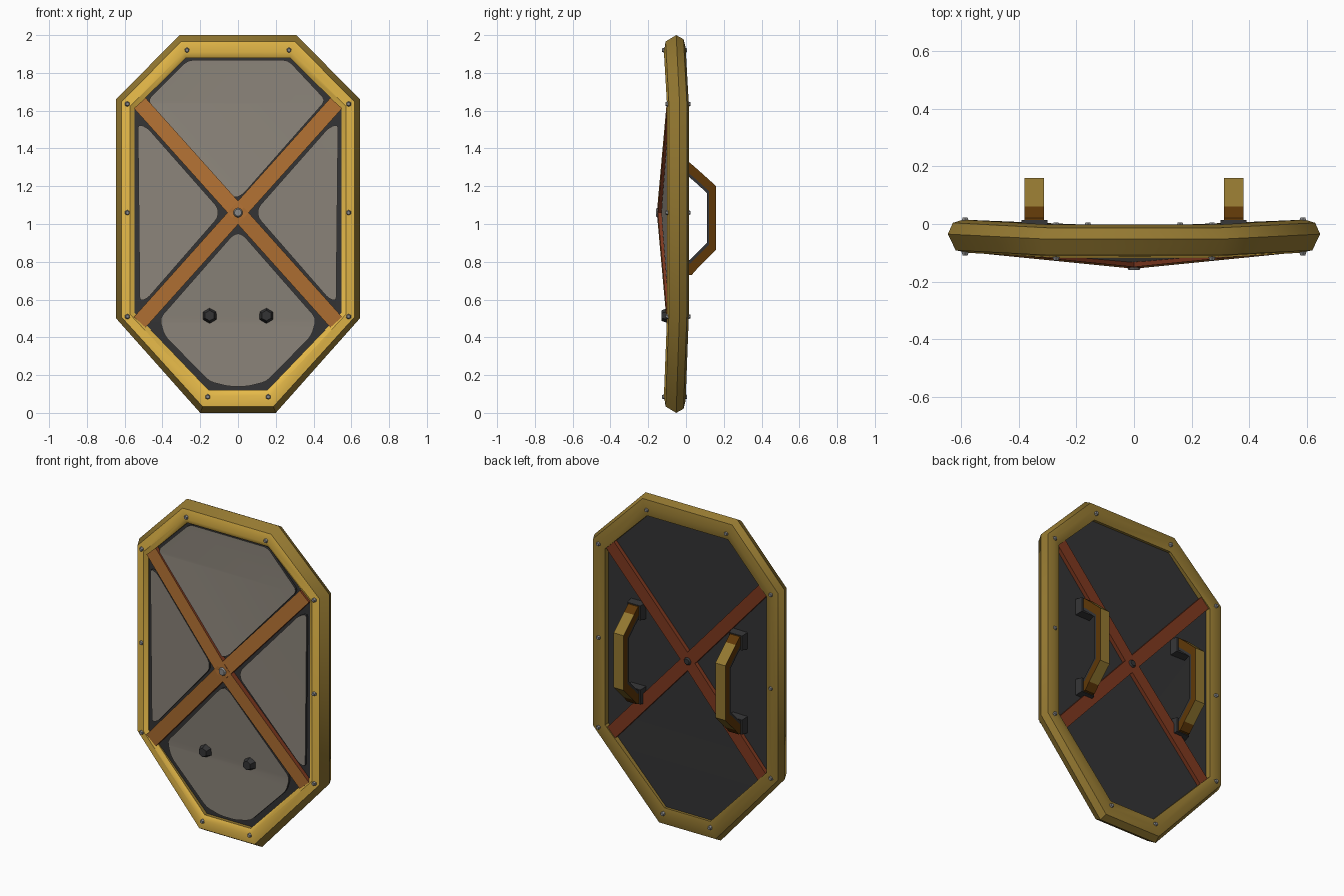
import bpy, bmesh, math
from mathutils import Vector, Matrix

if "Cube" in bpy.data.objects:
    bpy.data.objects.remove(bpy.data.objects["Cube"])

def material(name, r, g, b):
    m = bpy.data.materials.new(name)
    m.diffuse_color = [(c / 255) ** 2.2 for c in (r, g, b)] + [1]
    m.use_nodes = True
    m.node_tree.nodes["Principled BSDF"].inputs["Base Color"].default_value = m.diffuse_color
    return m

YELLOW = material("brass yellow", 234, 188, 76)
OLIVE = material("dull dark brass", 146, 119, 52)
STONE = material("warm grey plate", 138, 131, 121)
DARK = material("dark backing", 55, 55, 56)
ORANGE = material("orange brown wood", 176, 112, 54)
RED = material("red brown wood", 126, 59, 36)
BROWN = material("dark brown grip", 95, 58, 16)
STEEL = material("rivet grey", 135, 135, 135)

CX, CZ = 0.0, 1.06          # middle of the cross
HX, HZ = 0.52, 0.58         # half size of the cross

def finish(bm, name, mats, smooth=False):
    bmesh.ops.recalc_face_normals(bm, faces=bm.faces[:])
    me = bpy.data.meshes.new(name)
    bm.to_mesh(me)
    bm.free()
    for m in mats:
        me.materials.append(m)
    ob = bpy.data.objects.new(name, me)
    bpy.context.collection.objects.link(ob)
    if smooth:
        bpy.ops.object.select_all(action='DESELECT')
        ob.select_set(True)
        bpy.context.view_layer.objects.active = ob
        bpy.ops.object.shade_smooth_by_angle(angle=math.radians(42))
    return ob

def dome(centre, edge):
    """Shallow pyramid: depth at the middle fading to the rim."""
    def f(x, z):
        m = min(1, max(abs(x) / HX, abs(z - CZ) / HZ))
        return centre + (edge - centre) * m
    return f

def slab(name, pts, yfront, yback, mats, rounding=0, creases=True):
    """Flat outline in x,z turned into a plate that follows two depth functions."""
    flat = bmesh.new()
    flat.faces.new([flat.verts.new((x, 0, z)) for x, z in pts])
    if rounding:
        bmesh.ops.bevel(flat, geom=flat.verts[:], offset=rounding, segments=2,
                        profile=0.5, affect='VERTICES')
    if creases:
        cuts = [((0, 0, CZ), (HZ, 0, HX)), ((0, 0, CZ), (HZ, 0, -HX)),
                ((0, 0, CZ + HZ), (0, 0, 1)), ((0, 0, CZ - HZ), (0, 0, 1)),
                ((HX, 0, 0), (1, 0, 0)), ((-HX, 0, 0), (1, 0, 0))]
        for co, no in cuts:
            bmesh.ops.bisect_plane(flat, geom=flat.verts[:] + flat.edges[:] + flat.faces[:],
                                   dist=1e-5, plane_co=co, plane_no=Vector(no).normalized())
    bm = bmesh.new()
    fr = {v: bm.verts.new((v.co.x, yfront(v.co.x, v.co.z), v.co.z)) for v in flat.verts}
    bk = {v: bm.verts.new((v.co.x, yback(v.co.x, v.co.z), v.co.z)) for v in flat.verts}
    for f in flat.faces:
        bm.faces.new([fr[v] for v in f.verts])
        bm.faces.new([bk[v] for v in reversed(f.verts)]).material_index = 1
    for e in flat.edges:
        if e.is_boundary:
            a, b = e.verts
            bm.faces.new((fr[a], fr[b], bk[b], bk[a])).material_index = 1
    flat.free()
    return finish(bm, name, mats, creases)

def mirrored(half):
    return half + [(-x, z) for x, z in reversed(half)]

def stud(name, x, y, z, r, h, sides, mat, top=0.6, turn=0):
    """Short tapered stud along y; negative h points to the front."""
    bm = bmesh.new()
    rot = Matrix.Rotation(math.radians(90 if h < 0 else -90), 4, 'X')
    rot = rot @ Matrix.Rotation(math.radians(turn), 4, 'Z')
    bmesh.ops.create_cone(bm, cap_ends=True, segments=sides, radius1=r, radius2=r * top,
                          depth=abs(h), matrix=Matrix.Translation((x, y + h / 2, z)) @ rot)
    return finish(bm, name, [mat])

def lean(z):
    """The rim's top and bottom sit a little further forward than its sides."""
    return -0.017 if abs(z - CZ) > 0.75 else 0.0

# Rim: profile swept around the eight-sided outline, bright front, dull sides and back
outer = mirrored([(0.31, 2.0), (0.645, 1.66), (0.645, 0.5), (0.2, 0.0)])
inner = mirrored([(0.275, 1.88), (0.548, 1.61), (0.548, 0.53), (0.155, 0.12)])
section = [(0, -0.083), (0.25, -0.1), (0.72, -0.091), (1, -0.035),
           (0.82, 0.004), (0.45, 0.015), (0, 0.003)]
bm = bmesh.new()
rings = [[bm.verts.new((i[0] + (o[0] - i[0]) * s, y + lean(o[1]), i[1] + (o[1] - i[1]) * s))
          for s, y in section] for o, i in zip(outer, inner)]
for k in range(8):
    a, b = rings[k], rings[(k + 1) % 8]
    for j in range(len(section)):
        n = (j + 1) % len(section)
        bm.faces.new((a[j], a[n], b[n], b[j])).material_index = 0 if j < 2 else 1
finish(bm, "rim", [YELLOW, OLIVE], True)

# Dark backing panel, tucked slightly under the rim
panel = [(x * 1.02, CZ + (z - CZ) * 1.01) for x, z in inner]
slab("backing_panel", panel, dome(-0.124, -0.078), dome(-0.04, -0.03), [DARK, DARK])

# Four grey front plates
plate_front, plate_back = dome(-0.138, -0.092), dome(-0.115, -0.07)
top = [(0.265, 1.868), (0.465, 1.655), (0.02, 1.15),
       (-0.03, 1.135), (-0.48, 1.655), (-0.265, 1.868)]
bottom = mirrored([(0.02, 0.95), (0.415, 0.5), (0.39, 0.41), (0.15, 0.165), (0.05, 0.14)])
left = [(-0.53, 1.53), (-0.48, 1.51), (-0.105, 1.085), (-0.105, 1.035), (-0.48, 0.605), (-0.52, 0.59)]
slab("top_plate", top, plate_front, plate_back, [STONE, DARK], 0.025)
slab("bottom_plate", bottom, plate_front, plate_back, [STONE, DARK], 0.025)
slab("left_plate", left, plate_front, plate_back, [STONE, DARK], 0.02)
slab("right_plate", [(-x, z) for x, z in left], plate_front, plate_back, [STONE, DARK], 0.02)

# Crossed wooden straps, front and back
def strap(name, sx, sz, width, y0, y1, depth, mats):
    d = Vector((sx * HX, sz * HZ))
    length = d.length
    u = d / length
    n = Vector((-u.y, u.x)) * width / 2
    c = Vector((CX, CZ))
    pts = [tuple(p) for p in (c + n, c + d + n, c + d - n, c - n)]
    def f(x, z):
        t = (Vector((x, z)) - c).dot(u) / length
        return y0 + (y1 - y0) * t
    slab(name, pts, f, lambda x, z: f(x, z) + depth, mats, creases=False)

for sx in (-1, 1):
    for sz in (-1, 1):
        tag = ("left" if sx < 0 else "right") + ("_lower" if sz < 0 else "_upper")
        strap("front_strap_" + tag, sx, sz, 0.083, -0.152, -0.1, 0.04, [ORANGE, RED])
        strap("back_strap_" + tag, sx, sz, 0.075, -0.045, -0.035, 0.03, [RED, RED])

# Rivets on the rim and at the crossing
for x, z in [(0.27, 1.92), (0.585, 1.635), (0.585, 1.06), (0.585, 0.51), (0.16, 0.085)]:
    for s in (-1, 1):
        stud("front_rivet", s * x, -0.092 + lean(z), z, 0.016, -0.017, 6, STEEL)
        stud("back_rivet", s * x, 0.005 + lean(z), z, 0.016, 0.018, 6, STEEL)
stud("front_centre_rivet", CX, -0.142, CZ, 0.032, -0.018, 10, STEEL)
stud("back_centre_rivet", CX, -0.02, CZ, 0.028, 0.015, 10, DARK)

# Dark bolts on the lower plate
for s in (-1, 1):
    stud("front_bolt", s * 0.15, -0.08, 0.515, 0.046, -0.05, 6, DARK)

# Two grips on the back, each with a thin dark lining
out_path = [(-0.03, 1.325), (0.02, 1.325), (0.06, 1.29), (0.16, 1.2), (0.16, 0.865),
            (0.065, 0.77), (0.03, 0.73), (-0.03, 0.73)]
in_path = [(-0.03, 1.25), (0.015, 1.25), (0.05, 1.22), (0.11, 1.165), (0.11, 0.9),
           (0.05, 0.84), (0.02, 0.81), (-0.03, 0.81)]
for s in (-1, 1):
    bm = bmesh.new()
    x0, x1 = s * 0.345 - 0.034, s * 0.345 + 0.034
    rows = []
    for o, i in zip(out_path, in_path):
        o, i = Vector(o), Vector(i)
        m = o.lerp(i, 0.76)
        rows.append([bm.verts.new((x, p[0], p[1])) for x, p in
                     ((x0, o), (x1, o), (x1, m), (x1, i), (x0, i), (x0, m))])
    for k in range(len(rows) - 1):
        a, b = rows[k], rows[k + 1]
        for j in range(6):
            n = (j + 1) % 6
            f = bm.faces.new((a[j], a[n], b[n], b[j]))
            if j == 0:                  # outer face: brass middle, brown ends
                f.material_index = 0 if 2 <= k <= 4 else 1
            else:                       # brown cheeks, dark lining
                f.material_index = 2 if j in (2, 3, 4) else 1
    bm.faces.new(rows[0])
    bm.faces.new(rows[-1])
    finish(bm, "left_grip" if s < 0 else "right_grip", [OLIVE, BROWN, DARK])
    for z in (1.285, 0.77):
        stud("grip_foot", s * 0.345, -0.045, z, 0.074, 0.058, 4, DARK, 0.85, 45)
